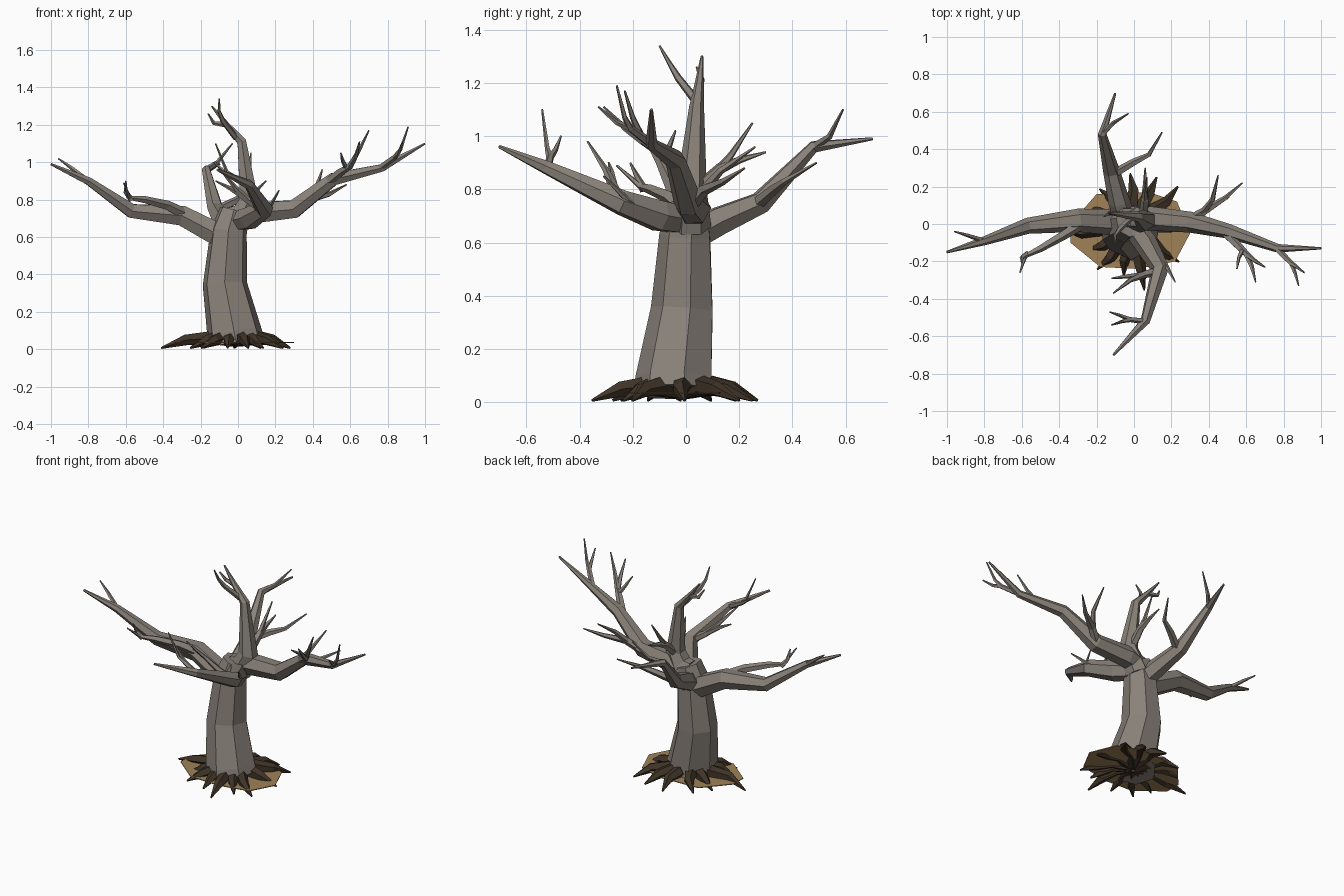
import bpy
import bmesh
import math
import random
from mathutils import Vector

random.seed(4)
cube = bpy.data.objects.get("Cube")
if cube:
    bpy.data.objects.remove(cube, do_unlink=True)


def material(name, red, green, blue):
    mat = bpy.data.materials.new(name)
    mat.use_nodes = True
    colour = (red, green, blue, 1)
    mat.diffuse_color = colour
    shader = mat.node_tree.nodes["Principled BSDF"]
    shader.inputs["Base Color"].default_value = colour
    shader.inputs["Roughness"].default_value = 0.9
    return mat


bark = material("grey bark", 0.25, 0.222, 0.192)
root_brown = material("dark root brown", 0.05, 0.034, 0.021)
soil = material("tan soil", 0.35, 0.225, 0.1)


def finish(name, bm, mat):
    bmesh.ops.recalc_face_normals(bm, faces=bm.faces)
    mesh = bpy.data.meshes.new(name)
    bm.to_mesh(mesh)
    bm.free()
    mesh.materials.append(mat)
    obj = bpy.data.objects.new(name, mesh)
    bpy.context.scene.collection.objects.link(obj)
    return obj


def sweep(name, points, radii, sides=6, mat=bark):
    """Faceted tube through points, in hundredths of a unit."""
    path = [Vector(p) / 100 for p in points]
    last = len(path) - 1
    bm = bmesh.new()
    rings = []
    turn = None
    for i, centre in enumerate(path):
        ahead = (path[min(i + 1, last)] - centre).normalized()
        behind = (centre - path[max(i - 1, 0)]).normalized()
        tangent = (ahead + behind).normalized()
        if turn is None:
            turn = tangent.to_track_quat("Z", "Y")
        else:
            turn = old.rotation_difference(tangent) @ turn
        old = tangent
        ring = []
        for s in range(sides):
            a = math.tau * s / sides
            offset = Vector((math.cos(a), math.sin(a), 0)) * radii[i] / 100
            ring.append(bm.verts.new(centre + turn @ offset))
        rings.append(ring)
    for low, high in zip(rings, rings[1:]):
        for s in range(sides):
            t = (s + 1) % sides
            bm.faces.new((low[s], low[t], high[t], high[s]))
    bm.faces.new(rings[0])
    bm.faces.new(rings[-1])
    return finish(name, bm, mat)


def twig(name, thickness, *points):
    """Thin branch that tapers to a point, fuller near its base."""
    last = len(points) - 1
    radii = [thickness * (1 - (i / last) ** 1.3) + 0.4 for i in range(last + 1)]
    sweep(name, points, radii, sides=5)


# Trunk
sweep("trunk", [(-1, -4, 4), (-2, -4, 9), (-7, -1, 35), (-5, 0, 63), (-2, 1, 74)],
      [15.5, 15, 12.2, 10, 8], sides=7)

# Main limbs
sweep("right_limb", [(-3, 1, 56), (-12, 1, 62), (-30, 2, 71.5), (-57, -1, 74), (-80, -9, 90), (-100, -15, 99)],
      [6.5, 7, 6.2, 4.3, 2.4, 0.7])
sweep("left_limb", [(-5, 2, 71), (8, 3, 73), (30, 1, 75), (51, -4, 91), (77, -13, 97), (100, -13, 110)],
      [5.5, 6.5, 5.6, 3.9, 2.3, 0.6])
sweep("front_limb", [(-3, 2, 68), (6, -10, 70), (14, -24, 75), (6, -52, 88), (-11, -70, 96)],
      [5.5, 6.3, 5, 2.7, 0.7])
sweep("back_limb", [(-5, 3, 63), (-8, 12, 68), (-12, 28, 75), (-17, 48, 96), (-10, 70, 99)],
      [6, 5.8, 4.5, 2.4, 0.6])
sweep("crown_limb", [(-1, 2, 66), (6, 2, 80), (2, 4, 111), (-6, 5, 120), (-14, 6, 130)],
      [7.5, 5.8, 2.8, 1.7, 0.5])

# Twigs on the right limb
twig("right_inner_twig", 2.7, (-30, -1, 73), (-38, -6, 77), (-50, -13, 80), (-58, -17, 81), (-61, -26, 89))
twig("right_inner_spur", 1.4, (-57, -16, 80), (-60, -18, 84), (-60, -21, 90))
twig("right_tip_twig", 1.1, (-80, -9, 90), (-89, -6, 97), (-96, -4, 102))

# Twigs on the left limb
twig("left_middle_twig", 2.2, (49, -5, 90), (55, -11, 95), (60, -16, 98), (65, -20, 107), (70, -23, 117))
twig("left_middle_fork", 1.4, (60, -16, 98), (63, -23, 103), (65, -31, 111))
twig("left_middle_spur", 1.1, (58, -14, 97), (56, -18, 101), (55, -24, 105))
twig("left_tip_twig", 1.4, (76, -13, 97), (84, -21, 103), (87, -23, 107), (91, -26, 119))
twig("left_tip_fork", 1.0, (84, -21, 103), (86, -26, 105), (88, -33, 111))
twig("left_low_twig", 2.4, (30, 2, 74), (38, 7, 80), (49, 14, 83), (58, 22, 88))
twig("left_low_fork", 1.7, (37, 6, 79), (42, 13, 87), (45, 26, 96))

# Twigs on the front limb
twig("front_tip_twig", 1.4, (6, -52, 88), (-2, -51, 92), (-6, -52, 95), (-12, -54, 110))
twig("front_tip_fork", 1.0, (-2, -51, 92), (-7, -49, 95), (-13, -47, 100))
twig("front_base_twig", 2.2, (13, -25, 75), (5, -27, 80), (-2, -30, 87), (-11, -37, 98))
twig("front_base_fork", 1.4, (5, -27, 80), (-4, -28, 86), (-12, -29, 90))
twig("front_side_twig", 1.5, (13, -16, 72), (17, -22, 76), (22, -31, 85))

# Twigs on the back limb
twig("back_side_twig", 2.2, (-12, 26, 74), (0, 33, 80), (8, 37, 83), (15, 49, 90))
twig("back_tip_twig", 1.3, (-17, 48, 96), (-11, 54, 100), (-3, 59, 110))

# Twigs on the crown
twig("crown_top_twig", 1.4, (-1, 4, 113), (-8, -3, 122), (-10, -6, 127), (-10, -10, 134))
twig("crown_side_twig", 1.2, (-6, 5, 120), (-13, 6, 121), (-16, 4, 126))
twig("crown_back_twig", 2.4, (5, 2, 78), (6, 13, 88), (6, 20, 91), (6, 30, 94))
twig("crown_back_fork", 1.5, (6, 12, 87), (6, 17, 93), (7, 25, 105))

# Roots splayed around the trunk: angle in degrees and reach
roots = [(3, 29), (42, 33), (64, 30), (92, 29), (130, 27), (155, 27), (180, 40),
         (207, 27), (230, 29), (260, 26), (281, 34), (304, 26), (324, 31)]
for number, (angle, reach) in enumerate(roots):
    a = math.radians(angle)
    bend = a + random.uniform(-0.12, 0.12)

    def spot(r, z, turn):
        return (r * math.cos(turn) - 1, r * math.sin(turn) - 2, z)

    sweep(f"root_{number + 1}",
          [spot(1, 3, a), spot(12, 6.3, a), spot(reach * 0.68, 5, bend), spot(reach, 0.7, a)],
          [1.8, 3.9, 3, 0.5], sides=5, mat=root_brown)

# Soil patch
outline = [(-34, 0), (-20, 16), (8, 17), (23, 12), (30, -5), (22, -20), (2, -24), (-18, -23), (-34, -10)]
bm = bmesh.new()
patch = bm.faces.new([bm.verts.new((x / 100, y / 100, 0.033)) for x, y in outline])
top = bmesh.ops.extrude_face_region(bm, geom=[patch])
rim = [v for v in top["geom"] if isinstance(v, bmesh.types.BMVert)]
bmesh.ops.translate(bm, verts=rim, vec=(0, 0, 0.005))
finish("soil_patch", bm, soil)
